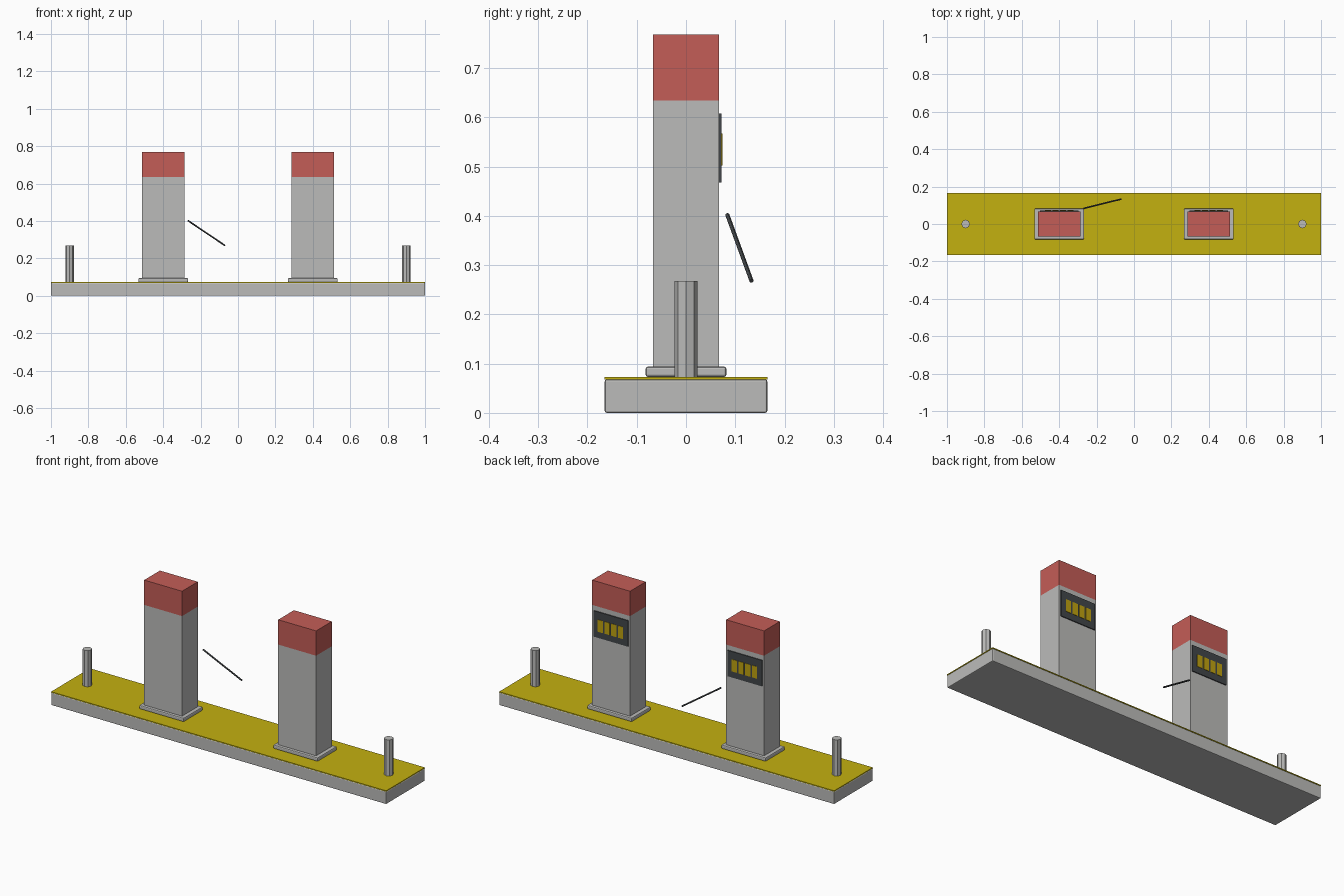
import bpy
from mathutils import Vector

if "Cube" in bpy.data.objects:
    bpy.data.objects.remove(bpy.data.objects["Cube"])


def material(name, r, g, b):
    m = bpy.data.materials.new(name)
    m.use_nodes = True
    m.diffuse_color = (r, g, b, 1)
    m.node_tree.nodes["Principled BSDF"].inputs["Base Color"].default_value = (r, g, b, 1)
    return m


grey = material("concrete grey", 0.5, 0.5, 0.49)
yellow = material("platform yellow", 0.55, 0.44, 0.005)
red = material("cap red", 0.55, 0.11, 0.095)
dark = material("panel dark grey", 0.055, 0.062, 0.067)
amber = material("digit amber", 0.52, 0.36, 0.005)


def finish(name, mat):
    ob = bpy.context.object
    ob.name = ob.data.name = name
    ob.data.materials.append(mat)
    return ob


def box(name, mat, centre, size, z0, z1, bevel=0):
    """Box given by its centre (x, y), size (x, y) and height range."""
    bpy.ops.mesh.primitive_cube_add(size=1, location=(*centre, (z0 + z1) / 2))
    ob = finish(name, mat)
    ob.scale = (*size, z1 - z0)
    bpy.ops.object.transform_apply(location=False, rotation=False, scale=True)
    if bevel:
        mod = ob.modifiers.new("edge", "BEVEL")
        mod.width = bevel
        mod.segments = 2
    return ob


def rod(name, mat, start, end, radius, sides):
    """Straight cylinder between two points."""
    a, b = Vector(start), Vector(end)
    bpy.ops.mesh.primitive_cylinder_add(vertices=sides, radius=radius,
                                        depth=(b - a).length, location=(a + b) / 2)
    ob = finish(name, mat)
    ob.rotation_euler = (b - a).to_track_quat("Z", "Y").to_euler()
    return ob


# Platform
box("platform_base", grey, (0, 0), (2, 0.33), 0, 0.068, bevel=0.004)
box("platform_top", yellow, (0, 0), (2, 0.33), 0.068, 0.073)

for side, s in (("right", -1), ("left", 1)):
    x = s * 0.4

    # Pump column
    box(side + "_plinth", grey, (x, 0), (0.266, 0.164), 0.073, 0.094, bevel=0.005)
    box(side + "_column", grey, (x, 0), (0.226, 0.134), 0.094, 0.634)
    box(side + "_cap", red, (x, 0), (0.226, 0.134), 0.634, 0.768)

    # Display on the back
    box(side + "_display", dark, (x, 0.0695), (0.206, 0.005), 0.468, 0.608)
    for i in range(4):
        dx = (i - 1.5) * 0.04
        box(f"{side}_digit_{i + 1}", amber, (x + dx, 0.0725), (0.031, 0.003), 0.502, 0.567)

    # Guard post
    rod(side + "_post", grey, (s * 0.9, 0, 0.073), (s * 0.9, 0, 0.268), 0.023, 8)

# Hose
hose = rod("hose", dark, (-0.268, 0.084, 0.402), (-0.069, 0.133, 0.268), 0.0042, 12)
hose.select_set(True)
bpy.ops.object.shade_smooth_by_angle()
